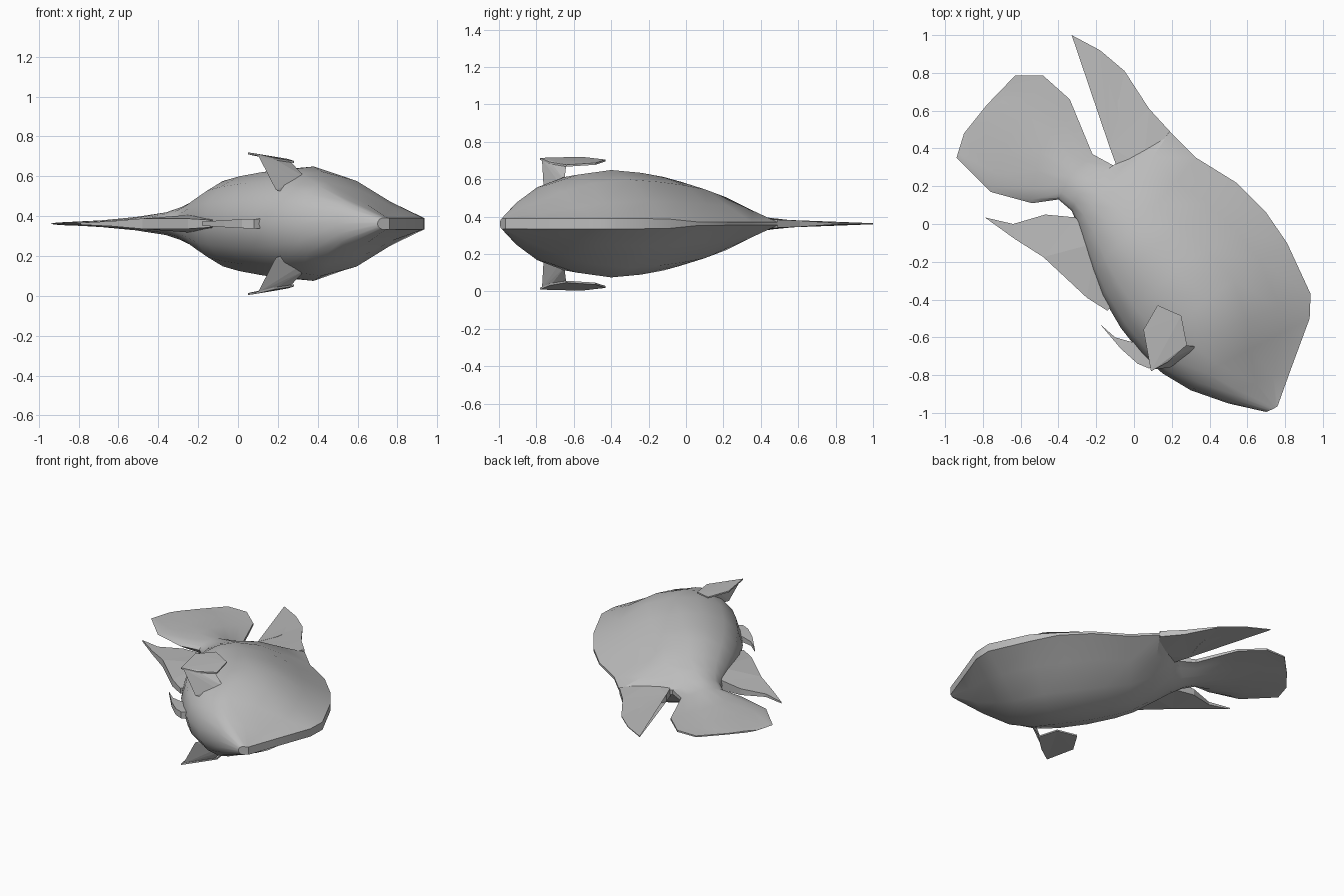
import bpy, bmesh, math
from mathutils import Vector

if "Cube" in bpy.data.objects:
    bpy.data.objects.remove(bpy.data.objects["Cube"], do_unlink=True)

MID = 0.362  # height of the symmetry plane of the fish lying on its side

grey = bpy.data.materials.new("plain_grey")
grey.use_nodes = True
grey.diffuse_color = (0.5, 0.5, 0.5, 1)
grey.node_tree.nodes["Principled BSDF"].inputs["Base Color"].default_value = (0.5, 0.5, 0.5, 1)


def finish(bm, name, smooth=None):
    bmesh.ops.remove_doubles(bm, verts=bm.verts, dist=0.0005)
    bmesh.ops.recalc_face_normals(bm, faces=bm.faces)
    mesh = bpy.data.meshes.new(name)
    bm.to_mesh(mesh)
    bm.free()
    mesh.materials.append(grey)
    obj = bpy.data.objects.new(name, mesh)
    bpy.context.collection.objects.link(obj)
    if smooth:
        bpy.ops.object.select_all(action='DESELECT')
        obj.select_set(True)
        bpy.context.view_layer.objects.active = obj
        bpy.ops.object.shade_smooth_by_angle(angle=math.radians(smooth))
    return obj


def plate(name, outline, root, thick, tip, reach):
    """Flat fin that thins out with distance from its root."""
    bm = bmesh.new()
    rows = []
    for side in (1, -1):
        row = []
        for x, y in outline:
            f = min(1, (Vector((x, y)) - Vector(root)).length / reach)
            row.append(bm.verts.new((x, y, MID + side * (thick + (tip - thick) * f))))
        rows.append(row)
        bm.faces.new(row)
    for i in range(len(outline)):
        j = (i + 1) % len(outline)
        bm.faces.new((rows[0][i], rows[0][j], rows[1][j], rows[1][i]))
    bmesh.ops.triangulate(bm, faces=[f for f in bm.faces if len(f.verts) > 4])
    return finish(bm, name)


# Body and tail: back edge, thickest point, half thickness, belly edge, back rim
stations = [
    ((.76, -.965), (.735, -.98), .03, (.70, -.995), .028),
    ((.83, -.77), (.55, -.88), .12, (.50, -.95), .028),
    ((.93, -.50), (.45, -.75), .205, (.30, -.88), .028),
    ((.935, -.37), (.42, -.58), .262, (.15, -.79), .028),
    ((.81, -.10), (.38, -.40), .287, (.04, -.69), .026),
    ((.70, .06), (.22, -.24), .272, (-.07, -.55), .01),
    ((.54, .22), (.10, -.12), .25, (-.17, -.38), .008),
    ((.33, .35), (0, -.03), .225, (-.22, -.25), .008),
    ((.19, .49), (-.08, .08), .17, (-.27, -.10), .008),
    ((0, .38), (-.18, .15), .12, (-.30, 0), .015),
    ((-.11, .31), (-.27, .21), .085, (-.33, .07), .015),
    ((-.22, .37), (-.34, .25), .06, (-.40, .13), .012),
    ((-.34, .66), (-.50, .38), .035, (-.54, .11), .008),
    ((-.48, .785), (-.64, .50), .018, (-.76, .17), .006),
    ((-.63, .785), (-.74, .58), .01, (-.94, .35), .005),
    ((-.78, .63), (-.84, .555), .006, (-.90, .48), .004),
]
BACK = [(0, 0), (.33, .42), (.66, .82), (1, 1)]
BELLY = [(.35, .95), (.7, .74), (.92, .42), (1, 0)]

bm = bmesh.new()
rings = []
for back, ridge, h, belly, rim in stations:
    b, r, v = Vector(back), Vector(ridge), Vector(belly)
    half = [(b.lerp(r, t), max(rim, h * f)) for t, f in BACK]
    half += [(r.lerp(v, t), h * f) for t, f in BELLY]
    ring = [bm.verts.new((p.x, p.y, MID + z)) for p, z in half]
    ring += [bm.verts.new((p.x, p.y, MID - z)) for p, z in reversed(half[:-1])]
    rings.append(ring)
n = len(rings[0])
for a, b in zip(rings, rings[1:]):
    for i in range(n):
        j = (i + 1) % n
        bm.faces.new((a[i], a[j], b[j], b[i]))
bm.faces.new(rings[0])
bm.faces.new(rings[-1])
finish(bm, "body_and_tail", 35)

# Trailing back fin
plate("dorsal_fin", [(.19, .49), (.08, .61), (-.05, .81), (-.18, .92), (-.33, 1),
                     (-.17, .87), (-.10, .77), (-.07, .69), (-.08, .56), (-.13, .41),
                     (-.09, .30), (.05, .30)], (.03, .33), .04, .003, .45)

# Trailing belly fin
plate("anal_fin", [(-.31, .035), (-.47, .05), (-.64, 0), (-.79, .035), (-.63, -.08),
                   (-.48, -.175), (-.25, -.39), (-.14, -.46), (-.10, -.40), (-.20, -.10)],
      (-.22, -.12), .05, .005, .5)

# Small fin under the throat
plate("pelvic_fin", [(-.18, -.53), (-.10, -.60), (-.03, -.62), (.06, -.64), (.12, -.74),
                     (.08, -.765), (.02, -.74), (-.07, -.66)], (.1, -.7), .028, .01, .3)

# Side fins, one on each flank, with a wedge-shaped stalk
blade = [(.125, -.43, .343), (.25, -.485, .325), (.28, -.64, .315),
         (.18, -.73, .33), (.09, -.78, .352), (.05, -.56, .358)]
stalk = [(.335, -.65, .235), (.30, -.68, .22), (.19, -.76, .17), (.25, -.72, .15),
         (.26, -.64, .315), (.18, -.72, .325), (.10, -.77, .345)]
for side, label in ((1, "right"), (-1, "left")):
    bm = bmesh.new()
    for dz in (0, -.01):
        for x, y, z in blade:
            bm.verts.new((x, y, MID + side * (z + dz)))
    bmesh.ops.convex_hull(bm, input=bm.verts)
    finish(bm, label + "_pectoral_fin")
    bm = bmesh.new()
    for x, y, z in stalk:
        bm.verts.new((x, y, MID + side * z))
    bmesh.ops.convex_hull(bm, input=bm.verts)
    finish(bm, label + "_pectoral_stalk")
